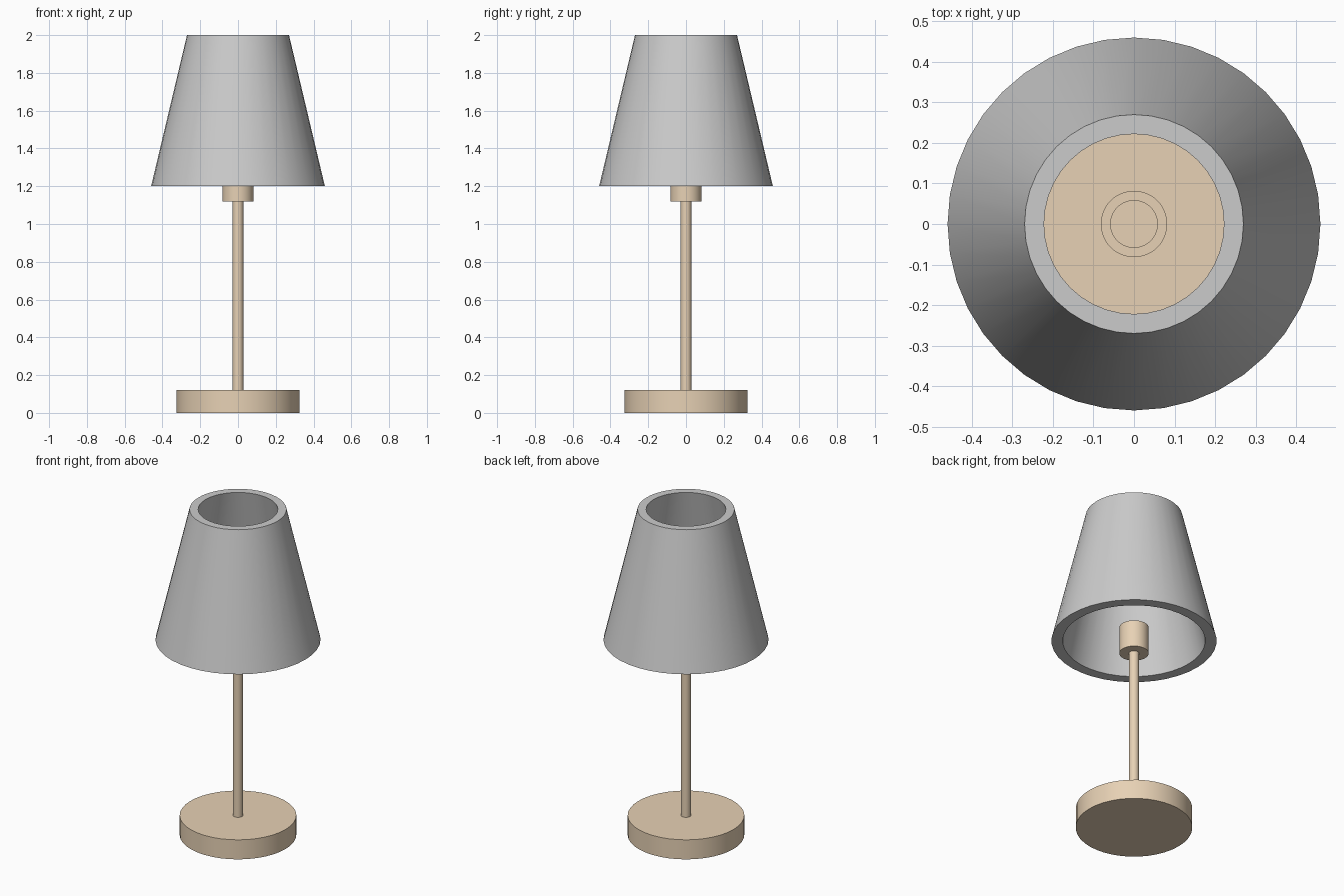
import bpy, bmesh, math

if "Cube" in bpy.data.objects:
    bpy.data.objects.remove(bpy.data.objects["Cube"])

SIDES = 40

wood = bpy.data.materials.new("pale_wood")
wood.diffuse_color = (0.80, 0.64, 0.46, 1)
wood.use_nodes = True
wood.node_tree.nodes["Principled BSDF"].inputs["Base Color"].default_value = wood.diffuse_color


def lathe(name, profile, material=None, closed=False, sides=SIDES):
    """Spin an (r, z) profile about z; a closed profile makes a hollow ring."""
    bm = bmesh.new()
    pts = [bm.verts.new((r, 0, z)) for r, z in profile]
    edges = [bm.edges.new(p) for p in zip(pts, pts[1:])]
    if closed:
        edges.append(bm.edges.new((pts[-1], pts[0])))
    bmesh.ops.spin(bm, geom=pts + edges, cent=(0, 0, 0), axis=(0, 0, 1),
                   angle=math.tau, steps=sides, use_duplicate=False)
    bmesh.ops.remove_doubles(bm, verts=bm.verts, dist=1e-5)
    bmesh.ops.recalc_face_normals(bm, faces=bm.faces)
    mesh = bpy.data.meshes.new(name)
    bm.to_mesh(mesh)
    bm.free()
    obj = bpy.data.objects.new(name, mesh)
    bpy.context.collection.objects.link(obj)
    if material:
        mesh.materials.append(material)
    bpy.ops.object.select_all(action='DESELECT')
    obj.select_set(True)
    bpy.context.view_layer.objects.active = obj
    bpy.ops.object.shade_smooth_by_angle(angle=math.radians(30))
    return obj


def cylinder(name, r, z0, z1, material, sides=SIDES):
    return lathe(name, [(0, z0), (r, z0), (r, z1), (0, z1)], material, sides=sides)


# Round foot and slim pole
cylinder("base", 0.325, 0, 0.12, wood)
cylinder("pole", 0.028, 0.12, 1.12, wood)

# Bulb holder: cup with an open recess on top
lathe("socket", [(0, 1.12), (0.082, 1.12), (0.082, 1.285),
                 (0.058, 1.285), (0.058, 1.15), (0, 1.15)], wood)

# Thick-walled tapered shade, open at both ends
lathe("shade", [(0.46, 1.2), (0.27, 2.0), (0.222, 2.0), (0.397, 1.2)], closed=True)
